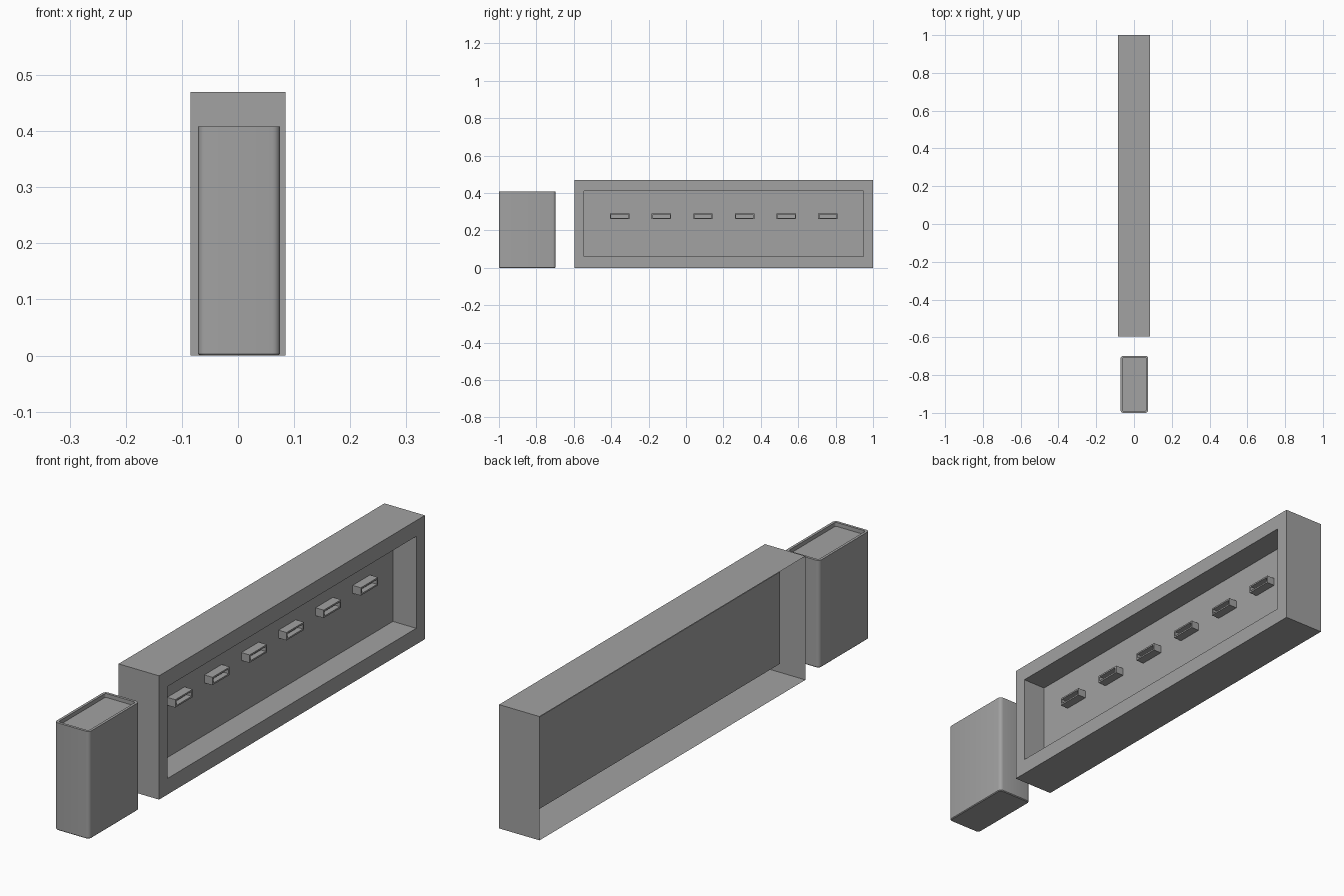
import bpy
import math
from mathutils import Vector

default = bpy.data.objects.get("Cube")
if default:
    bpy.data.objects.remove(default, do_unlink=True)

GREY = (0.36, 0.36, 0.36, 1.0)
grey = bpy.data.materials.new("plain grey")
grey.use_nodes = True
grey.diffuse_color = GREY
grey.node_tree.nodes["Principled BSDF"].inputs["Base Color"].default_value = GREY


def rect_ring(x, y0, y1, z0, z1):
    """Rectangle facing +x."""
    return [Vector((x, y, z)) for y, z in ((y0, z0), (y1, z0), (y1, z1), (y0, z1))]


def round_ring(z, centre, half_x, half_y, radius, steps=4):
    """Rounded rectangle facing +z."""
    ring = []
    for quarter, (sx, sy) in enumerate(((1, 1), (-1, 1), (-1, -1), (1, -1))):
        for s in range(steps + 1):
            a = math.pi / 2 * (quarter + s / steps)
            ring.append(Vector((centre[0] + sx * (half_x - radius) + radius * math.cos(a),
                                centre[1] + sy * (half_y - radius) + radius * math.sin(a), z)))
    return ring


def loft(name, rings, cap_start=False):
    """Skin successive rings and close the last one."""
    n = len(rings[0])
    faces = [(k * n + i, k * n + (i + 1) % n, (k + 1) * n + (i + 1) % n, (k + 1) * n + i)
             for k in range(len(rings) - 1) for i in range(n)]
    faces.append(tuple(range((len(rings) - 1) * n, len(rings) * n)))
    if cap_start:
        faces.append(tuple(reversed(range(n))))
    mesh = bpy.data.meshes.new(name)
    mesh.from_pydata([v for ring in rings for v in ring], [], faces)
    mesh.materials.append(grey)
    obj = bpy.data.objects.new(name, mesh)
    bpy.context.collection.objects.link(obj)
    return obj


# Long frame: thin shell, open at the back, with a deep pocket in the front
PANEL_X = -0.013
outer = (-0.595, 1.0, 0.0, 0.47)
inner = (-0.545, 0.948, 0.061, 0.41)
loft("long_frame", [rect_ring(-0.085, *outer), rect_ring(0.085, *outer),
                    rect_ring(0.085, *inner), rect_ring(PANEL_X, *inner)])

# Row of small hollow pegs on the pocket panel
for i in range(6):
    y = -0.354 + 0.2225 * i
    rim = (y - 0.052, y + 0.052, 0.26, 0.29)
    hole = (y - 0.046, y + 0.046, 0.266, 0.284)
    loft(f"peg_{i + 1}", [rect_ring(PANEL_X, *rim), rect_ring(0.021, *rim),
                          rect_ring(0.021, *hole), rect_ring(0.0, *hole)])

# Separate upright block with rounded corners and a sunken top
mid = (0.002, -0.849)
block = loft("upright_block", [
    round_ring(0.0, mid, 0.07, 0.148, 0.012),
    round_ring(0.003, mid, 0.073, 0.151, 0.014),
    round_ring(0.408, mid, 0.073, 0.151, 0.014),
    round_ring(0.408, mid, 0.063, 0.141, 0.008),
    round_ring(0.393, mid, 0.063, 0.141, 0.008)], cap_start=True)
bpy.ops.object.select_all(action="DESELECT")
block.select_set(True)
bpy.context.view_layer.objects.active = block
bpy.ops.object.shade_smooth_by_angle(angle=math.radians(35))
